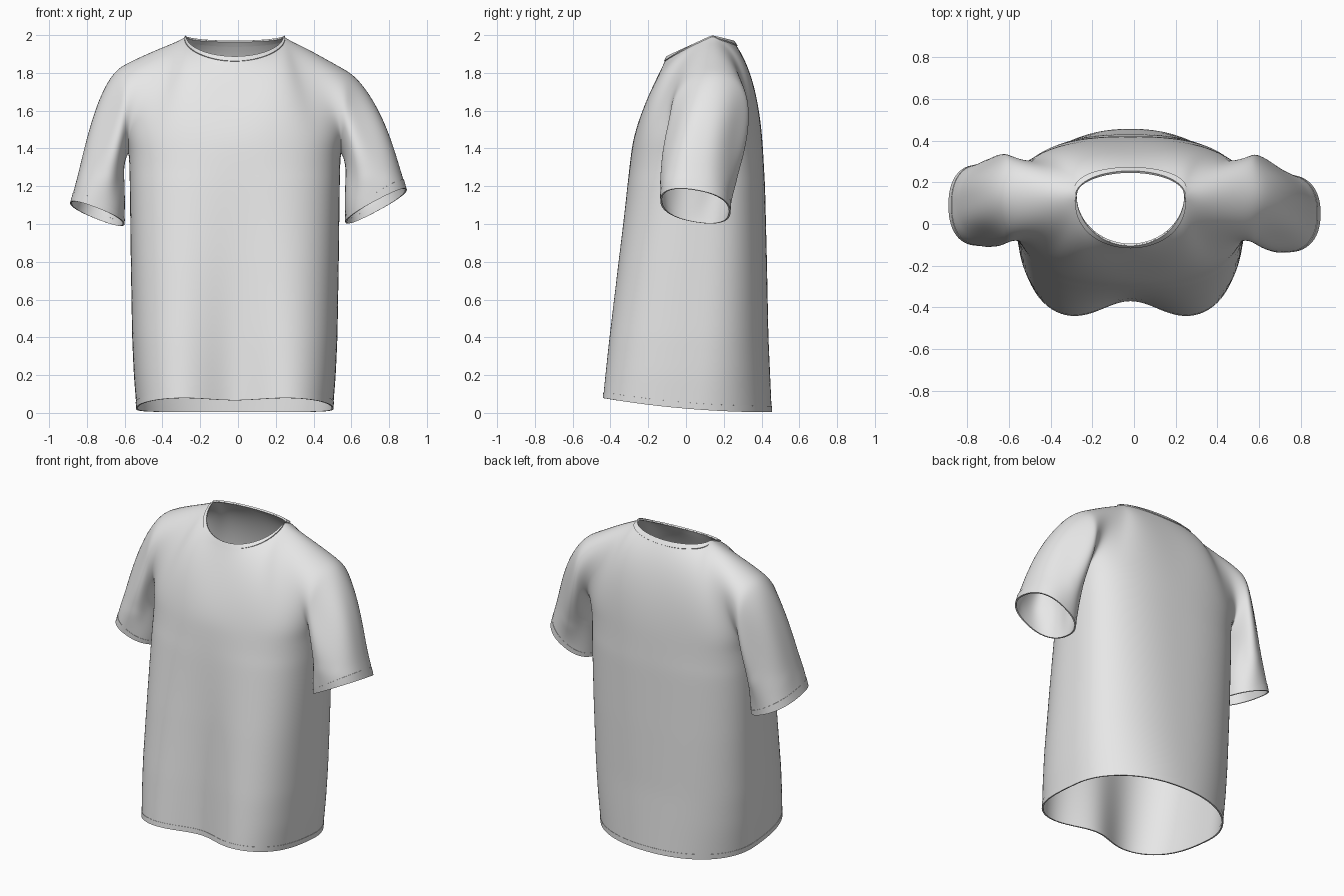
import bpy, bmesh, math
from mathutils import Vector as V

if "Cube" in bpy.data.objects:
    bpy.data.objects.remove(bpy.data.objects["Cube"])

SHIFT = V((-0.017, 0, 0))   # torso hangs slightly off centre
CHEST = 1.38                # height of the underarm ring
# height: half width, front depth, back depth, seam depth, squareness front, back
PROFILE = [(0.0, .516, -.500, .452, .05, 3.0, 2.15),
           (0.2, .532, -.472, .443, .06, 3.0, 2.25),
           (0.4, .541, -.444, .434, .07, 3.0, 2.35),
           (0.8, .548, -.384, .426, .085, 2.9, 2.5),
           (1.2, .553, -.320, .416, .095, 2.75, 2.65),
           (1.4, .558, -.285, .405, .10, 2.65, 2.7)]
# cuff outer and inner points (x, z), middle depth and half depth on each side
CUFF = {1: ((.89, 1.18), (.572, 1.01), .05, .182),
        -1: ((.885, 1.11), (.605, 1.0), .09, .19)}

cloth = bpy.data.materials.new("light grey cloth")
cloth.diffuse_color = (0.8, 0.8, 0.8, 1)
cloth.use_nodes = True
cloth.node_tree.nodes["Principled BSDF"].inputs["Base Color"].default_value = cloth.diffuse_color


def profile(z):
    z = min(max(z, 0), 1.4)
    for a, b in zip(PROFILE, PROFILE[1:]):
        if z <= b[0]:
            f = (z - a[0]) / (b[0] - a[0])
            return [p + (q - p) * f for p, q in zip(a[1:], b[1:])]


def hermite(p0, d0, p1, d1, t):
    t2, t3 = t * t, t * t * t
    return (p0 * (2*t3 - 3*t2 + 1) + d0 * (t3 - 2*t2 + t)
            + p1 * (3*t2 - 2*t3) + d1 * (t3 - t2))


def smoothstep(lo, hi, v):
    f = min(max((v - lo) / (hi - lo), 0), 1)
    return f * f * (3 - 2 * f)


def section(a, z, front):
    """Point on the torso outline; a = 0 at side seam, 1 at centre."""
    w, yf, yb, yc, nf, nb = profile(z)
    n = nf if front else nb
    c, s = math.cos(a * math.pi / 2), math.sin(a * math.pi / 2)
    if a == 1:
        c = 0.0
    r = (c ** n + s ** n) ** (-1 / n)
    x, y = w * r * c, yc + ((yf if front else yb) - yc) * r * s
    if front:   # drape: centre falls back between two folds
        y += .135 * max(0, 1 - z / 1.4) ** 1.2 * math.exp(-(x / .22) ** 2) * s
    return V((x, y, z))


def lower(a, v, front):
    y = section(a, .04, front).y
    hem = .004 + .076 * ((.45 - y) / .9) ** 2
    return section(a, hem + (CHEST - hem) * v, front)


def top_edge(a, front):
    """Shoulder ridge for a < .5, neckline for a > .5."""
    if a <= .5:
        p = V((.59, .15, 1.845)).lerp(V((.26, .14, 1.993)), a * 2)
        p.z += .004 * math.sin(a * 2 * math.pi)
        return p
    p = (a - .5) * math.pi
    s = math.sin(p)
    x = 0 if a == 1 else .26 * math.cos(p)
    return V((x, .14 - .24 * s, 1.993 - .108 * s)) if front else \
        V((x, .14 + .11 * s, 1.993 - .026 * s))


def yoke(a, t, front):
    k = (1 - a) ** 4
    flow = (section(a, CHEST, front) - section(a, CHEST - .1, front)) * 5
    if front:
        d0 = flow.lerp(V((.05, -.84, .1)), k)
        ends = [V((0, .82, .06)), V((-.1, .66, .22)), V((0, .2, .45))]
    else:
        d0 = flow.lerp(V((.05, .84, .1)), k)
        ends = [V((0, -.80, .06)), V((-.1, -.58, .25)), V((0, -.35, .45))]
    i = 0 if a < .5 else 1
    d1 = ends[i].lerp(ends[i + 1], smoothstep(0, 1, a * 2 - i))
    return hermite(section(a, CHEST, front), d0, top_edge(a, front), d1, t)


def sleeve(t, s, front, side):
    """t runs underarm to shoulder, s runs armhole to cuff."""
    psi = math.pi * t
    up, out = -math.cos(psi), math.sin(psi) * (-1 if front else 1)
    if t in (0, 1):
        out = 0
    start = yoke(0, t, front) + SHIFT * side
    (ox, oz), (ix, iz), my, hy = CUFF[side]
    axis = V(((ox - ix) / 2, 0, (oz - iz) / 2))
    r = (abs(up) ** 2.4 + abs(out) ** 2.4) ** (-1 / 2.4)   # squarish opening
    spoke = (axis * up + V((0, hy, -.03)) * out) * r
    end = V(((ox + ix) / 2, my, (oz + iz) / 2)) + spoke
    rise = max(up, 0) ** 2
    d0 = V((.1 + .3 * rise + .1 * min(up, 0) ** 2, out * .06,
            -.25 - .25 * abs(out) + .1 * rise))
    d1 = V((.13 + .09 * up, -out * .02, -.55 - .2 * up))
    p = hermite(start, d0, end, d1, s)
    ripple = .012 * math.sin(5 * psi) * math.sin(math.pi * s) ** 2
    return p + spoke.normalized() * ripple * (1 if out else 0)


def add_grid(bm, fn, nu, nv, side):
    """Quad sheet; side = -1 mirrors it to the left half."""
    rows = []
    for j in range(nv + 1):
        row = []
        for i in range(nu + 1):
            p = fn(i / nu, j / nv)
            if side == 1:   # right shoulder sits a little lower
                p.z -= .028 * smoothstep(.25, .6, p.x) * smoothstep(1.4, 1.8, p.z)
            row.append(bm.verts.new((p.x * side, p.y, p.z)))
        rows.append(row)
    for r0, r1 in zip(rows, rows[1:]):
        for i in range(nu):
            bm.faces.new((r0[i], r0[i + 1], r1[i + 1], r1[i]))


def make_part(name, grids, thickness):
    """grids: function (front, side) -> list of (fn, nu, nv)."""
    bm = bmesh.new()
    for side in (1, -1):
        for front in (True, False):
            for fn, nu, nv in grids(front, side):
                add_grid(bm, fn, nu, nv, side)
    bmesh.ops.remove_doubles(bm, verts=bm.verts, dist=.0004)
    if name == "shirt":   # soften the armhole and ridge joins a little
        inner = [v for v in bm.verts if not v.is_boundary and v.co.z > 1.25]
        for _ in range(3):
            bmesh.ops.smooth_vert(bm, verts=inner, factor=.5, use_axis_x=True,
                                  use_axis_y=True, use_axis_z=True)
    bmesh.ops.recalc_face_normals(bm, faces=bm.faces)
    for f in bm.faces:
        f.smooth = True
    me = bpy.data.meshes.new(name)
    bm.to_mesh(me)
    bm.free()
    me.materials.append(cloth)
    ob = bpy.data.objects.new(name, me)
    bpy.context.collection.objects.link(ob)
    sub = ob.modifiers.new("smooth", 'SUBSURF')
    sub.levels = sub.render_levels = 1
    sol = ob.modifiers.new("cloth thickness", 'SOLIDIFY')
    sol.thickness, sol.offset = thickness, 0
    ob.modifiers.new("crisp rims", 'EDGE_SPLIT').split_angle = math.radians(50)
    return ob


def torso(fn, lo, hi, front, side):
    """Restrict a torso sheet to rows lo..hi and apply the sideways shift."""
    return lambda a, v: fn(a, lo + (hi - lo) * v, front) + SHIFT * side


# Shirt: lower body, yoke and both sleeves welded into one sheet
make_part("shirt", lambda f, sd: [
    (torso(lower, 0, 1, f, sd), 18, 26),
    (torso(yoke, 0, 1, f, sd), 18, 16),
    (lambda t, s: sleeve(t, s, f, sd), 16, 18)], .005)

# Collar band around the neckline
make_part("collar", lambda f, sd: [
    (lambda a, v: yoke(.5 + a / 2, .945 + .055 * v, f) + SHIFT * sd, 12, 2)], .012)

# Turned hem at the bottom
make_part("bottom_hem", lambda f, sd: [
    (torso(lower, 0, .024, f, sd), 18, 2)], .009)

# Turned hems at the sleeve ends
make_part("sleeve_cuffs", lambda f, sd: [
    (lambda t, s: sleeve(t, .935 + .065 * s, f, sd), 16, 2)], .009)
